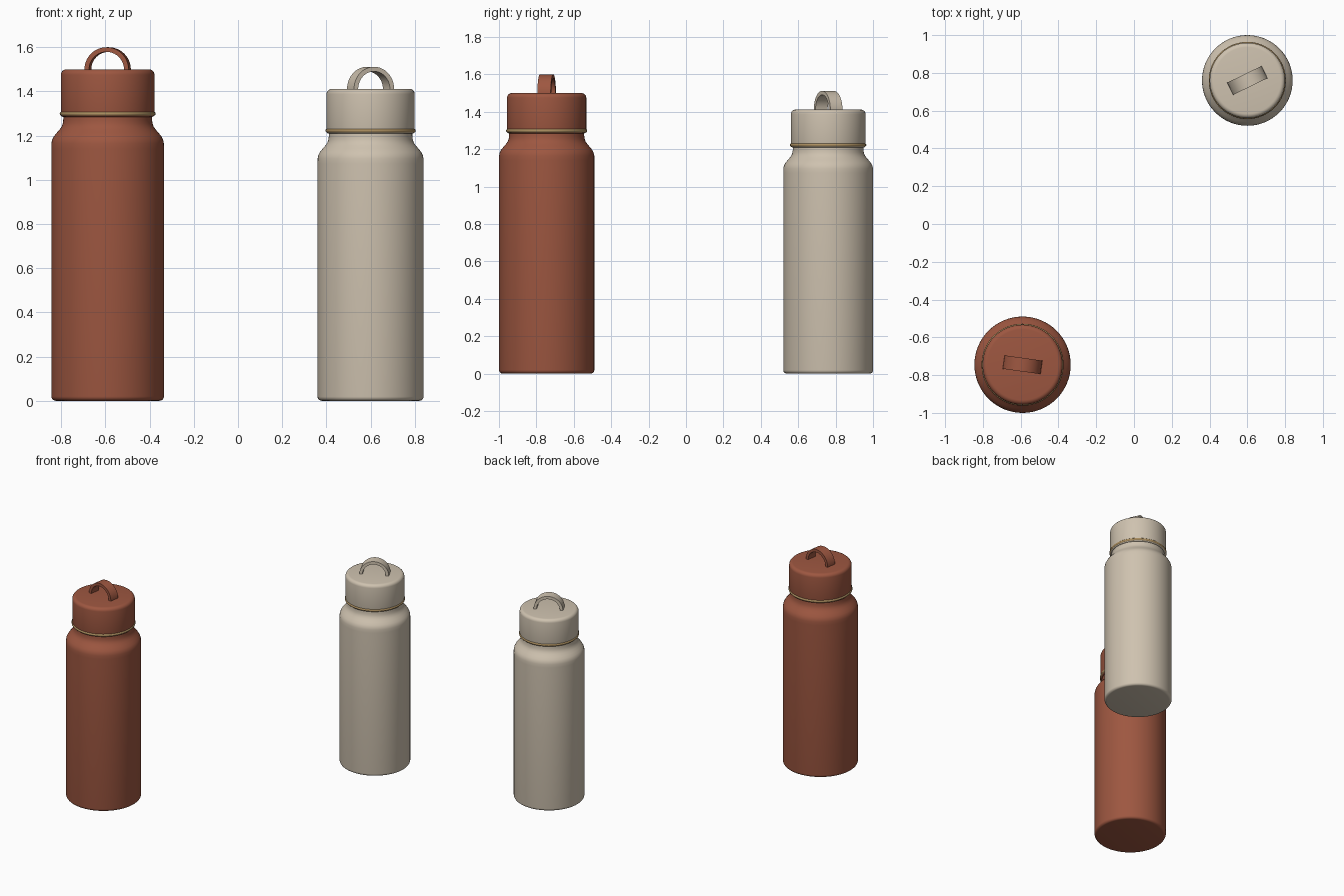
import bpy, bmesh, math
from mathutils import Matrix

if "Cube" in bpy.data.objects:
    bpy.data.objects.remove(bpy.data.objects["Cube"])

SEG = 64


def material(name, rgb):
    m = bpy.data.materials.new(name)
    m.diffuse_color = (*rgb, 1)
    m.use_nodes = True
    m.node_tree.nodes["Principled BSDF"].inputs["Base Color"].default_value = m.diffuse_color
    return m


def finish(bm, name, mat, loc, angle=0):
    bmesh.ops.recalc_face_normals(bm, faces=bm.faces)
    me = bpy.data.meshes.new(name)
    bm.to_mesh(me)
    bm.free()
    ob = bpy.data.objects.new(name, me)
    bpy.context.collection.objects.link(ob)
    ob.location = loc
    ob.rotation_euler.z = angle
    me.materials.append(mat)
    bpy.ops.object.select_all(action='DESELECT')
    ob.select_set(True)
    bpy.context.view_layer.objects.active = ob
    bpy.ops.object.shade_smooth_by_angle(angle=math.radians(35))
    return ob


def lathe(name, profile, mat, loc, closed=False):
    """Revolve (radius, height) points; open profiles get flat end caps."""
    bm = bmesh.new()
    rings = [[bm.verts.new((r * math.cos(2 * math.pi * i / SEG),
                            r * math.sin(2 * math.pi * i / SEG), z))
              for i in range(SEG)] for r, z in profile]
    pairs = list(zip(rings, rings[1:]))
    if closed:
        pairs.append((rings[-1], rings[0]))
    else:
        bm.faces.new(rings[0])
        bm.faces.new(rings[-1])
    for a, b in pairs:
        for i in range(SEG):
            j = (i + 1) % SEG
            bm.faces.new((a[i], a[j], b[j], b[i]))
    return finish(bm, name, mat, loc)


def corner(r, z, size, a0, a1, n=5):
    """Quarter-round corner points about centre (r, z)."""
    return [(r + size * math.cos(math.radians(a0 + (a1 - a0) * i / n)),
             z + size * math.sin(math.radians(a0 + (a1 - a0) * i / n)))
            for i in range(n + 1)]


def handle(name, ro, ri, width, mat, loc, angle):
    """Flat strap bent into a half circle, feet sunk into the lid."""
    bm = bmesh.new()
    n = 28
    path = [(1, -0.015)] + [(math.cos(math.pi * i / n), math.sin(math.pi * i / n))
                            for i in range(n + 1)] + [(-1, -0.015)]
    h = width / 2
    loops = []
    for k, (c, s) in enumerate(path):
        end = k in (0, len(path) - 1)
        loops.append([bm.verts.new((r * c, y, s if end else r * s))
                      for r, y in ((ri, -h), (ro, -h), (ro, h), (ri, h))])
    for a, b in zip(loops, loops[1:]):
        for i in range(4):
            j = (i + 1) % 4
            bm.faces.new((a[i], a[j], b[j], b[i]))
    bm.faces.new(loops[0])
    bm.faces.new(loops[-1])
    return finish(bm, name, mat, loc, angle)


def bottle(prefix, x, y, s, mat, trim, angle):
    loc = (x, y, 0)
    # body: rounded foot, straight wall, curved shoulder, neck
    body = corner(0.235, 0.02, 0.02, -90, 0) + [
        (0.255, 1.14), (0.2545, 1.165), (0.251, 1.182), (0.243, 1.197),
        (0.230, 1.213), (0.217, 1.228), (0.208, 1.241), (0.203, 1.255),
        (0.201, 1.27), (0.200, 1.30)]
    lathe(prefix + "_body", [(r * s, z * s) for r, z in body], mat, loc)
    # lid with rounded edges
    lid = corner(0.202, 1.295, 0.01, -90, 0, 3) + corner(0.187, 1.475, 0.025, 0, 90)
    lathe(prefix + "_lid", [(r * s, z * s) for r, z in lid], mat, loc)
    # metal trim ring round the lower edge of the lid
    ring = [(0.207 + 0.010 * math.cos(2 * math.pi * i / 12),
             1.299 + 0.010 * math.sin(2 * math.pi * i / 12)) for i in range(12)]
    lathe(prefix + "_trim_ring", [(r * s, z * s) for r, z in ring], trim, loc, True)
    # carry loop
    handle(prefix + "_handle", 0.101, 0.080, 0.072, mat,
           (x, y, 1.5 * s - 0.001), angle)


gold = material("gold_trim", (0.42, 0.28, 0.12))
bottle("large_bottle", -0.59, -0.745, 1.0,
       material("terracotta", (0.34, 0.095, 0.052)), gold, math.radians(-8))
bottle("small_bottle", 0.60, 0.76, 0.941,
       material("cream", (0.62, 0.54, 0.43)), gold, math.radians(26))
